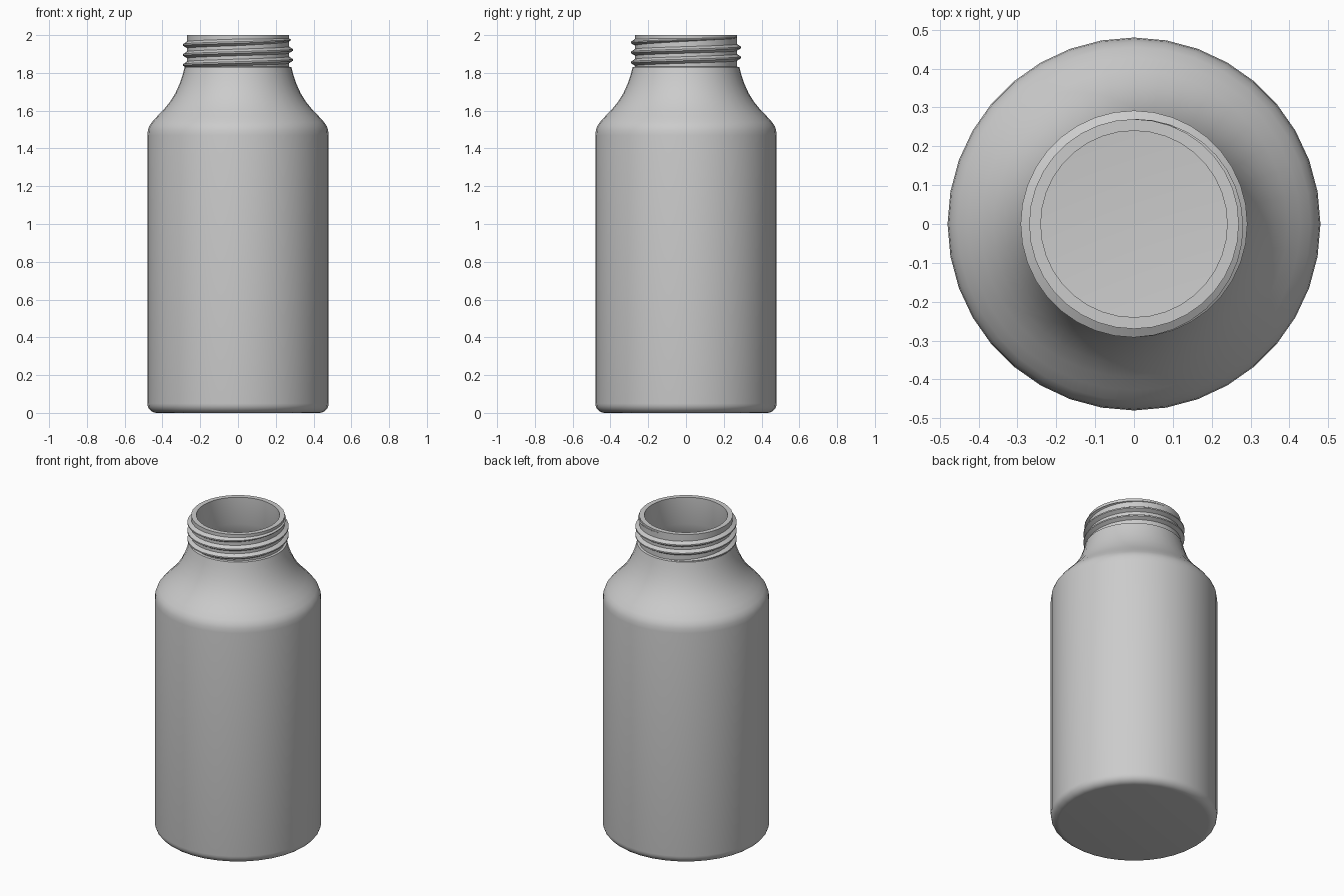
import bpy
import bmesh
import math
from mathutils import Vector

if "Cube" in bpy.data.objects:
    bpy.data.objects.remove(bpy.data.objects["Cube"])

SEGMENTS = 36

grey = bpy.data.materials.new("light grey")
grey.use_nodes = True
colour = (0.6, 0.6, 0.6, 1)
grey.diffuse_color = colour
grey.node_tree.nodes["Principled BSDF"].inputs["Base Color"].default_value = colour


def finish(name, bm, angle):
    """Turn a bmesh into a shaded object."""
    bmesh.ops.recalc_face_normals(bm, faces=bm.faces)
    mesh = bpy.data.meshes.new(name)
    bm.to_mesh(mesh)
    bm.free()
    mesh.materials.append(grey)
    obj = bpy.data.objects.new(name, mesh)
    bpy.context.collection.objects.link(obj)
    bpy.ops.object.select_all(action='DESELECT')
    obj.select_set(True)
    bpy.context.view_layer.objects.active = obj
    bpy.ops.object.shade_smooth_by_angle(angle=math.radians(angle))
    return obj


def rounded(cx, cz, radius, start, end, steps):
    """Arc of profile points, angles in degrees."""
    angles = [math.radians(start + (end - start) * i / steps) for i in range(steps + 1)]
    return [(cx + radius * math.cos(a), cz + radius * math.sin(a)) for a in angles]


# Bottle: outer wall, lip and hollow inside as one turned profile
shoulder = [(0.455, 1.54), (0.428, 1.57), (0.395, 1.604), (0.362, 1.644),
            (0.333, 1.69), (0.31, 1.74), (0.293, 1.79), (0.283, 1.83)]
outer = [(0, 0)] + rounded(0.43, 0.05, 0.05, -90, 0, 6)
outer += [(0.48, 1.47), (0.477, 1.497), (0.469, 1.52)] + shoulder
neck = [(0.27, 1.833), (0.27, 2), (0.24, 2), (0.24, 1.83)]
inner = [(r - 0.035, z - 0.015) for r, z in reversed(shoulder[:-1])]
inner += [(0.445, 1.47)] + rounded(0.405, 0.075, 0.04, 0, -90, 4) + [(0, 0.035)]

bm = bmesh.new()
verts = [bm.verts.new((r, 0, z)) for r, z in outer + neck + inner]
edges = [bm.edges.new(pair) for pair in zip(verts, verts[1:])]
bmesh.ops.spin(bm, geom=verts + edges, cent=(0, 0, 0), axis=(0, 0, 1),
               angle=math.tau, steps=SEGMENTS, use_duplicate=False)
bmesh.ops.remove_doubles(bm, verts=bm.verts, dist=0.0001)
finish("bottle", bm, 35)

# Screw thread: a ridge swept down the neck, fading out at both ends
TURNS, PITCH, TOP = 3, 0.053, 1.988
bm = bmesh.new()
rings = []
count = TURNS * SEGMENTS
for i in range(count + 1):
    angle = math.pi / 2 - math.tau * i / SEGMENTS
    grow = max(0.03, min(1, i / (SEGMENTS * 0.5), (count - i) / (SEGMENTS * 0.25)))
    z = TOP - PITCH * i / SEGMENTS
    out = Vector((math.cos(angle), math.sin(angle), 0))
    section = [(0.266, 0.02), (0.27 + 0.022 * grow, 0.004),
               (0.27 + 0.022 * grow, -0.004), (0.266, -0.02)]
    rings.append([bm.verts.new(out * r + Vector((0, 0, z + dz * max(grow, 0.3))))
                  for r, dz in section])
for a, b in zip(rings, rings[1:]):
    for k in range(4):
        j = (k + 1) % 4
        bm.faces.new((a[k], a[j], b[j], b[k]))
bm.faces.new(rings[0])
bm.faces.new(rings[-1])
finish("screw_thread", bm, 30)
